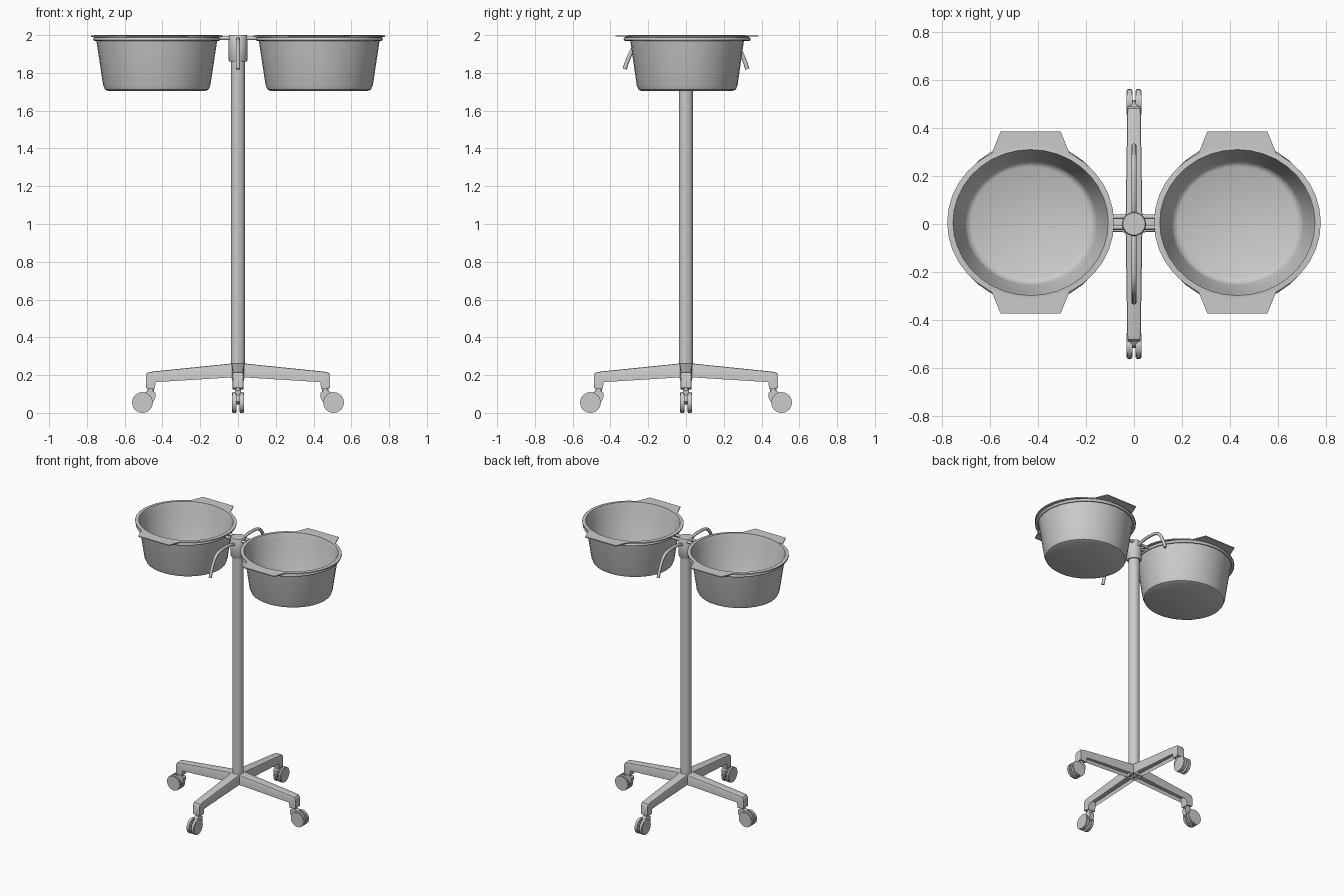
import bpy, bmesh, math
from mathutils import Matrix, Vector

if "Cube" in bpy.data.objects:
    bpy.data.objects.remove(bpy.data.objects["Cube"])


def finish(bm, name, angle=35):
    bmesh.ops.recalc_face_normals(bm, faces=bm.faces)
    me = bpy.data.meshes.new(name)
    bm.to_mesh(me)
    bm.free()
    ob = bpy.data.objects.new(name, me)
    bpy.context.collection.objects.link(ob)
    bpy.ops.object.select_all(action='DESELECT')
    ob.select_set(True)
    bpy.context.view_layer.objects.active = ob
    bpy.ops.object.shade_smooth_by_angle(angle=math.radians(angle))
    return ob


def lathe(name, profile, steps=32, centre=(0, 0), ysc=1.0):
    bm = bmesh.new()
    vs = [bm.verts.new((r, 0, z)) for r, z in profile]
    es = [bm.edges.new(p) for p in zip(vs, vs[1:])]
    bmesh.ops.spin(bm, geom=vs + es, cent=(0, 0, 0), axis=(0, 0, 1),
                   angle=2 * math.pi, steps=steps, use_duplicate=False)
    bmesh.ops.remove_doubles(bm, verts=bm.verts, dist=1e-4)
    bm.transform(Matrix.Translation((*centre, 0)) @ Matrix.Diagonal((1, ysc, 1, 1)))
    return finish(bm, name)


def extrude(bm, pts, vec):
    f = bm.faces.new([bm.verts.new(p) for p in pts])
    r = bmesh.ops.extrude_face_region(bm, geom=[f], use_keep_orig=True)
    bmesh.ops.translate(bm, vec=vec, verts=[v for v in r['geom'] if isinstance(v, bmesh.types.BMVert)])


def tube(name, pts, radius, cyclic=False, kind='POLY'):
    cu = bpy.data.curves.new(name, 'CURVE')
    cu.dimensions = '3D'
    cu.bevel_depth, cu.bevel_resolution = radius, 2
    cu.use_fill_caps = True
    sp = cu.splines.new(kind)
    sp.points.add(len(pts) - 1)
    for p, c in zip(sp.points, pts):
        p.co = (*c, 1)
    sp.use_cyclic_u = cyclic
    if kind == 'NURBS':
        sp.order_u, sp.use_endpoint_u, sp.resolution_u = 3, True, 4
    ob = bpy.data.objects.new(name, cu)
    bpy.context.collection.objects.link(ob)
    return ob


# Pole and top collar
lathe('pole', [(0, .2), (.038, .2), (.038, 1.9), (0, 1.9)], 24)
lathe('collar', [(0, 1.86), (.046, 1.86), (.05, 1.866), (.05, 1.994), (.046, 2), (0, 2)], 24)

# Bowls with rims, handle tabs, support rings and connecting rods
CY = .006
bowl = [(0, 1.705), (.258, 1.705), (.274, 1.712), (.284, 1.735), (.319, 1.965), (.325, 1.988),
        (.347, 1.99), (.347, 1.998), (.323, 2), (.312, 1.965), (.276, 1.745), (.266, 1.726),
        (.248, 1.716), (0, 1.716)]
half_tab = [(0, .307), (.09, .298), (.165, .28), (.125, .378)]
for s, side in ((-1, 'left'), (1, 'right')):
    cx = .43 * s
    lathe(side + '_bowl', bowl, 36, (cx, CY), .94)
    bm = bmesh.new()
    for d in (-1, 1):
        outline = half_tab + [(-x, y) for x, y in reversed(half_tab[1:])]
        extrude(bm, [(cx + x, CY + d * y, 1.992) for x, y in outline], (0, 0, .007))
    finish(bm, side + '_bowl_handles')
    ring = [(cx + .327 * math.cos(t * math.pi / 18), CY + .327 * math.sin(t * math.pi / 18), 1.979)
            for t in range(36)]
    tube(side + '_support_ring', ring, .01, True)
    for i, y in enumerate((-.014, .03)):
        tube(f'{side}_support_rod_{i}', [(.02 * s, y, 1.983), (.106 * s, y, 1.983)], .01)

# Front and back hooks
hook = [(.03, 1.955), (.08, 1.975), (.16, 1.98), (.25, 1.97), (.30, 1.90), (.325, 1.82)]
for s, n in ((-1, 'front_hook'), (1, 'back_hook')):
    tube(n, [(0, s * y, z) for y, z in hook], .011, kind='NURBS')

# Four tapered legs with casters
leg = [(0, .265), (.45, .219), (.48, .213), (.488, .2), (.488, .132), (.442, .125), (.435, .163), (0, .19)]
hood = [(.436, .105), (.455, .12), (.482, .117), (.508, .095), (.515, .06), (.48, .045), (.448, .06), (.437, .08)]
for k in range(4):
    rot = Matrix.Rotation(k * math.pi / 2, 4, 'Z')

    bm = bmesh.new()
    extrude(bm, [(x, -.5, z) for x, z in leg], (0, 1, 0))
    for v in bm.verts:
        v.co.y *= .07 - .03 * v.co.x
    bmesh.ops.recalc_face_normals(bm, faces=bm.faces)
    under = min((f for f in bm.faces if f.calc_area() > .015), key=lambda f: f.normal.z)
    top = [e for e in bm.edges if all(v.co.z > .195 for v in e.verts)
           and abs(e.verts[0].co.y - e.verts[1].co.y) < .01]
    bmesh.ops.inset_individual(bm, faces=[under], thickness=.008, depth=0)
    bmesh.ops.translate(bm, vec=(0, 0, .025), verts=under.verts)
    bmesh.ops.bevel(bm, geom=top, offset=.007, segments=2, affect='EDGES', profile=.5)
    bm.transform(rot)
    finish(bm, f'leg_{k}')

    bm = bmesh.new()
    extrude(bm, [(x, -.017, z) for x, z in hood], (0, .034, 0))
    bmesh.ops.create_cone(bm, cap_ends=True, segments=16, radius1=.017, radius2=.017, depth=.05,
                          matrix=Matrix.Translation((.462, 0, .122)))
    bm.transform(rot)
    finish(bm, f'caster_fork_{k}')

    bm = bmesh.new()
    for s in (-1, 1):
        for rad, dep in ((.055, .018), (.05, .024)):
            bmesh.ops.create_cone(bm, cap_ends=True, segments=24, radius1=rad, radius2=rad, depth=dep,
                                  matrix=Matrix.Translation((.506, .019 * s, .055)) @ Matrix.Rotation(math.pi / 2, 4, 'X'))
    bm.transform(rot)
    finish(bm, f'caster_wheels_{k}')
